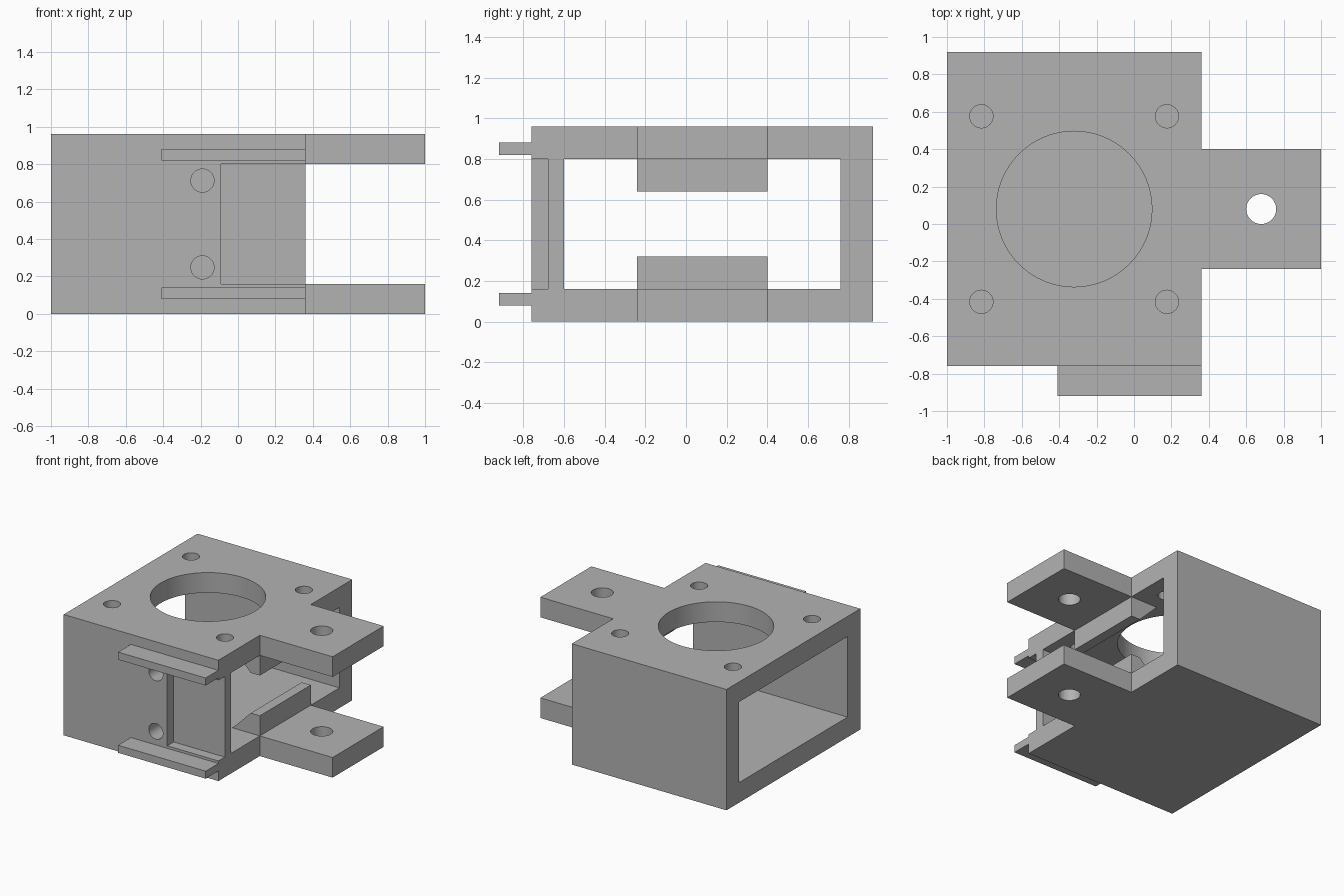
import bpy
import bmesh
from math import radians
from mathutils import Matrix, Vector

cube = bpy.data.objects.get("Cube")
if cube:
    bpy.data.objects.remove(cube, do_unlink=True)

grey = bpy.data.materials.new("plain grey")
grey.use_nodes = True
grey.diffuse_color = (0.45, 0.45, 0.45, 1)
grey.node_tree.nodes["Principled BSDF"].inputs["Base Color"].default_value = (0.45, 0.45, 0.45, 1)


def finish(name, bm):
    bmesh.ops.recalc_face_normals(bm, faces=bm.faces)
    mesh = bpy.data.meshes.new(name)
    bm.to_mesh(mesh)
    bm.free()
    mesh.materials.append(grey)
    obj = bpy.data.objects.new(name, mesh)
    bpy.context.collection.objects.link(obj)
    return obj


def prism(name, points, offset):
    """Extrude a closed outline of 3D points along an offset."""
    bm = bmesh.new()
    face = bm.faces.new([bm.verts.new(p) for p in points])
    result = bmesh.ops.extrude_face_region(bm, geom=[face], use_keep_orig=True)
    moved = [g for g in result["geom"] if isinstance(g, bmesh.types.BMVert)]
    bmesh.ops.translate(bm, verts=moved, vec=Vector(offset))
    return finish(name, bm)


def box(name, x, y, z):
    corners = [(x[0], y[0], z[0]), (x[1], y[0], z[0]), (x[1], y[1], z[0]), (x[0], y[1], z[0])]
    return prism(name, corners, (0, 0, z[1] - z[0]))


def cylinder(name, centre, radius, depth, axis="Z", sides=64):
    bm = bmesh.new()
    turn = Matrix.Rotation(radians(90), 4, "X") if axis == "Y" else Matrix()
    bmesh.ops.create_cone(bm, cap_ends=True, segments=sides, radius1=radius, radius2=radius,
                          depth=depth, matrix=Matrix.Translation(centre) @ turn)
    return finish(name, bm)


def combine(target, tool, operation):
    """Apply a boolean and discard the tool object."""
    mod = target.modifiers.new(operation.lower(), "BOOLEAN")
    mod.operation = operation
    mod.solver = "EXACT"
    mod.object = tool
    bpy.ops.object.select_all(action="DESELECT")
    bpy.context.view_layer.objects.active = target
    target.select_set(True)
    bpy.ops.object.modifier_apply(modifier=mod.name)
    bpy.data.objects.remove(tool, do_unlink=True)


HEIGHT, WALL, END = 0.96, 0.16, 0.36
FRONT, BACK = -0.76, 0.92
TAB = (-0.24, 0.40)
MID_X, MID_Y = -0.32, 0.08

# Housing with a tab on its open end
outline = [(-1, FRONT), (END, FRONT), (END, TAB[0]), (1, TAB[0]),
           (1, TAB[1]), (END, TAB[1]), (END, BACK), (-1, BACK)]
housing = prism("bracket_housing", [(x, y, 0) for x, y in outline], (0, 0, HEIGHT))

# Tunnel right through, which also splits the tab into two
inside = (WALL, HEIGHT - WALL)
combine(housing, box("tunnel_cutter", (-1.2, 1.2), (FRONT + WALL, BACK - WALL), inside), "DIFFERENCE")

# Shallow recess in the front wall, open at the tab end
combine(housing, box("recess_cutter", (-0.09, 0.6), (-1, -0.68), inside), "DIFFERENCE")

# Chamfered ribs at the tab roots and rails on the front, mirrored top and bottom
rib = [(END, 0.1), (END, 0.32), (0.28, 0.32), (0.12, WALL), (0.12, 0.1)]
for top in (False, True):
    def level(z):
        return HEIGHT - z if top else z

    side = "upper" if top else "lower"
    points = [(x, TAB[0], level(z)) for x, z in rib]
    combine(housing, prism(side + "_rib", points, (0, TAB[1] - TAB[0], 0)), "UNION")
    rail_z = sorted((level(0.08), level(0.14)))
    combine(housing, box(side + "_rail", (-0.41, END), (-0.92, FRONT + 0.05), rail_z), "UNION")

# Large bore and four screw holes through the top plate only
combine(housing, cylinder("bore_cutter", (MID_X, MID_Y, HEIGHT), 0.416, 0.5), "DIFFERENCE")
for sx in (-1, 1):
    for sy in (-1, 1):
        spot = (MID_X + sx * 0.496, MID_Y + sy * 0.496, HEIGHT)
        combine(housing, cylinder("screw_cutter", spot, 0.062, 0.5, sides=40), "DIFFERENCE")

# Pin hole through both tabs
combine(housing, cylinder("pin_cutter", (0.68, MID_Y, HEIGHT / 2), 0.08, 1.5, sides=48), "DIFFERENCE")

# Two holes through the front wall
for s in (-1, 1):
    spot = (-0.19, FRONT, HEIGHT / 2 + s * 0.232)
    combine(housing, cylinder("front_cutter", spot, 0.062, 0.5, "Y", 40), "DIFFERENCE")

bpy.ops.object.select_all(action="DESELECT")
housing.select_set(True)
bpy.context.view_layer.objects.active = housing
bpy.ops.object.shade_smooth_by_angle(angle=radians(30))
